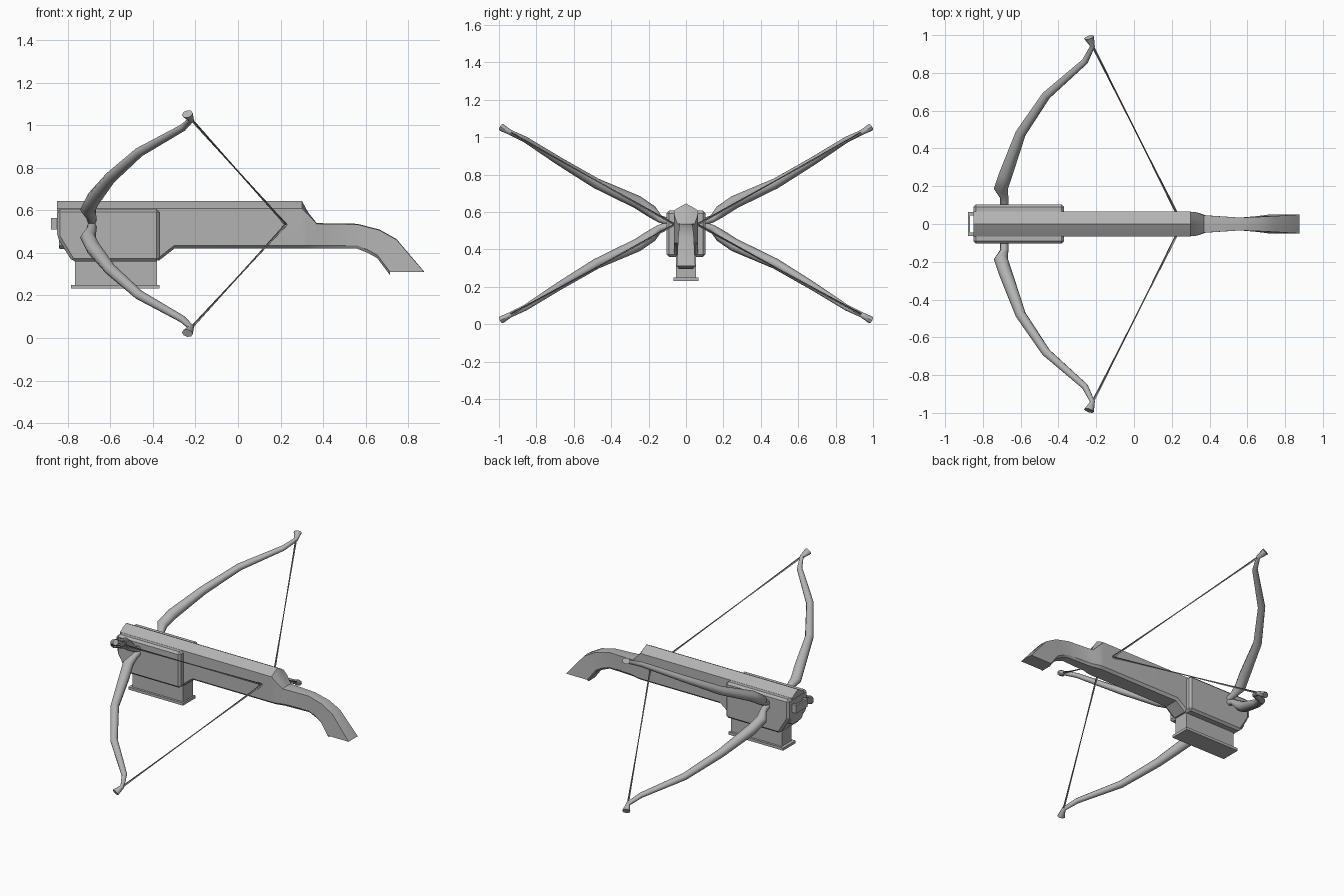
import bpy, bmesh, math
from mathutils import Vector

cube = bpy.data.objects.get("Cube")
if cube:
    bpy.data.objects.remove(cube, do_unlink=True)

grey = bpy.data.materials.new("plain_grey")
grey.use_nodes = True
COLOUR = (0.45, 0.45, 0.45, 1)
grey.diffuse_color = COLOUR
grey.node_tree.nodes["Principled BSDF"].inputs["Base Color"].default_value = COLOUR


def finish(name, bm, angle=None):
    """Turn a bmesh into a named object, optionally smooth by angle."""
    bmesh.ops.recalc_face_normals(bm, faces=bm.faces)
    mesh = bpy.data.meshes.new(name)
    bm.to_mesh(mesh)
    bm.free()
    mesh.materials.append(grey)
    obj = bpy.data.objects.new(name, mesh)
    bpy.context.collection.objects.link(obj)
    if angle:
        bpy.ops.object.select_all(action='DESELECT')
        obj.select_set(True)
        bpy.context.view_layer.objects.active = obj
        bpy.ops.object.shade_smooth_by_angle(angle=math.radians(angle))
    return obj


def loft(name, rings, angle=None):
    """Skin a list of closed rings and cap both ends."""
    bm = bmesh.new()
    loops = [[bm.verts.new(p) for p in ring] for ring in rings]
    n = len(loops[0])
    for a, b in zip(loops, loops[1:]):
        for i in range(n):
            j = (i + 1) % n
            bm.faces.new((a[i], a[j], b[j], b[i]))
    bm.faces.new(loops[0])
    bm.faces.new(loops[-1])
    return finish(name, bm, angle)


def box(name, x0, x1, y0, y1, z0, z1):
    return loft(name, [[(x, y0, z0), (x, y1, z0), (x, y1, z1), (x, y0, z1)]
                       for x in (x0, x1)])


def stock_ring(xt, zt, xb, zb, w, roof):
    """Peaked top, straight sides and a chamfered underside."""
    half = [(xb, w * 0.75, zb), (xb, w, zb + 0.015),
            (xt, w, zt - roof), (xt, w * 0.45, zt - roof * 0.4)]
    other = [(x, -y, z) for x, y, z in reversed(half)]
    return half + [(xt, 0, zt)] + other


# Stock and curved grip: top x, top z, bottom x, bottom z, half width, roof height
stations = [
    (-0.85, 0.645, -0.84, 0.42, 0.065, 0.037),
    (-0.37, 0.645, -0.37, 0.365, 0.065, 0.037),
    (-0.30, 0.645, -0.30, 0.42, 0.065, 0.037),
    (0.30, 0.645, 0.30, 0.42, 0.065, 0.037),
    (0.33, 0.59, 0.33, 0.42, 0.062, 0.01),
    (0.37, 0.54, 0.38, 0.42, 0.046, 0.003),
    (0.56, 0.537, 0.56, 0.42, 0.034, 0.003),
    (0.665, 0.51, 0.61, 0.40, 0.038, 0.003),
    (0.745, 0.465, 0.655, 0.375, 0.042, 0.003),
    (0.875, 0.312, 0.715, 0.295, 0.05, 0.002),
]
loft("stock", [stock_ring(*s) for s in stations], 30)

# Front housing around the stock
profile = [(-0.85, 0.607), (-0.85, 0.475), (-0.78, 0.36), (-0.37, 0.36), (-0.37, 0.607)]
sides = [(-0.088, 0), (-0.105, 0.018), (0.105, 0.018), (0.088, 0)]
housing = loft("front_housing", [[(x, y, z) for x, z in profile] for y in (-0.104, 0.104)])
bevel = housing.modifiers.new("edge", 'BEVEL')
bevel.width = 0.014
bevel.segments = 1

# Magazine with its foot plate
box("magazine", -0.765, -0.38, -0.053, 0.053, 0.245, 0.37)
box("magazine_plate", -0.785, -0.37, -0.068, 0.068, 0.232, 0.25)

# Stirrup on the nose
box("stirrup_bar", -0.88, -0.868, -0.063, 0.063, 0.51, 0.565)
for side, label in ((1, "left"), (-1, "right")):
    box("stirrup_arm_" + label, -0.87, -0.84, side * 0.045, side * 0.063, 0.51, 0.565)

# Limb stations: x, sideways, rise from the axis, half width, half thickness
AXIS = 0.538
limb = [
    (-0.687, 0.06, 0.0, 0.022, 0.02),
    (-0.687, 0.14, 0.025, 0.022, 0.02),
    (-0.705, 0.185, 0.065, 0.037, 0.033),
    (-0.68, 0.26, 0.115, 0.036, 0.035),
    (-0.60, 0.48, 0.215, 0.028, 0.028),
    (-0.465, 0.68, 0.335, 0.024, 0.022),
    (-0.26, 0.86, 0.45, 0.018, 0.016),
    (-0.22, 0.94, 0.488, 0.013, 0.014),
    (-0.238, 0.988, 0.515, 0.027, 0.02),
]


def sweep(name, path, sides, angle):
    """Elliptical tube through (centre, half width, half thickness) stations."""
    rings = []
    for i, (c, w, t) in enumerate(path):
        a, b = path[max(i - 1, 0)][0], path[min(i + 1, len(path) - 1)][0]
        along = (b - a).normalized()
        out = Vector((0, c.y, c.z - AXIS))
        if out.length < 0.08:
            out = along
        thick = Vector((1, 0, 0)).cross(out).normalized()
        thick = (thick - along * thick.dot(along)).normalized()
        wide = thick.cross(along).normalized()
        rings.append([c + wide * w * math.cos(k * math.tau / sides)
                      + thick * t * math.sin(k * math.tau / sides) for k in range(sides)])
    return loft(name, rings, angle)


# Four limbs in a cross, each with its own string to the stock
for sy, side in ((1, "left"), (-1, "right")):
    for sz, level in ((1, "upper"), (-1, "lower")):
        path = [(Vector((x, sy * y, AXIS + sz * z)), w, t) for x, y, z, w, t in limb]
        sweep("%s_limb_%s" % (level, side), path, 8, 50)
        tip = Vector((-0.22, sy * 0.945, AXIS + sz * 0.49))
        nock = Vector((0.225, sy * 0.06, AXIS - 0.005))
        sweep("%s_string_%s" % (level, side), [(tip, 0.007, 0.007), (nock, 0.007, 0.007)], 6, 70)
